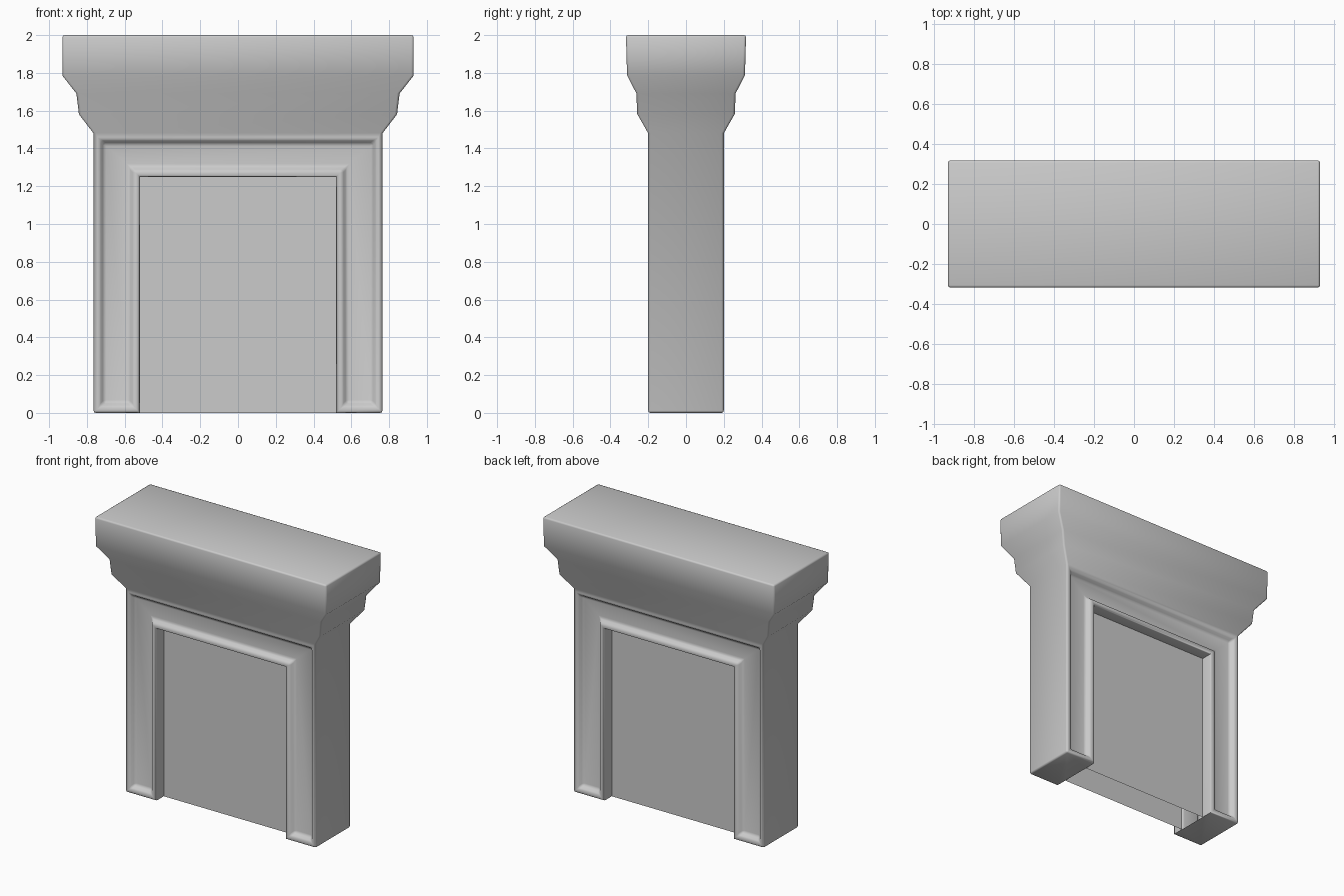
import bpy, bmesh

if "Cube" in bpy.data.objects:
    bpy.data.objects.remove(bpy.data.objects["Cube"])

PANEL_Y, FRAME_Y = 0.11, 0.2
DOOR = (0.52, 1.25)      # half width, height of the opening
BODY = (0.765, 1.48)     # half width, height of the frame

bm = bmesh.new()


def face(points):
    return bm.faces.new([bm.verts.new(p) for p in points])


def arch(size, y):
    """Upside-down U of four points."""
    w, h = size
    return [(-w, y, 0), (-w, y, h), (w, y, h), (w, y, 0)]


def rectangle(hx, hy, z):
    return [(-hx, -hy, z), (hx, -hy, z), (hx, hy, z), (-hx, hy, z)]


# Front and back: recessed panel, its reveal, and the frame face around it
frame_faces = {-1: [], 1: []}
for side in (-1, 1):
    inner, edge = arch(DOOR, side * PANEL_Y), arch(DOOR, side * FRAME_Y)
    outer = arch(BODY, side * FRAME_Y)
    face(inner)
    for i in range(3):
        face((inner[i], inner[i + 1], edge[i + 1], edge[i]))
        frame_faces[side].append(face((edge[i], edge[i + 1], outer[i + 1], outer[i])))

# Undersides of the two posts
for s in (-1, 1):
    d, b = s * DOOR[0], s * BODY[0]
    face([(d, -PANEL_Y, 0), (d, -FRAME_Y, 0), (b, -FRAME_Y, 0),
          (b, FRAME_Y, 0), (d, FRAME_Y, 0), (d, PANEL_Y, 0)])

# Outer side walls, stepped cornice and cap slab (half x, half y, z)
levels = [rectangle(*r) for r in (
    (BODY[0], FRAME_Y, 0),
    (BODY[0], FRAME_Y, BODY[1]),
    (0.842, 0.258, 1.58),
    (0.855, 0.262, 1.69),
    (0.93, 0.312, 1.785),
    (0.93, 0.318, 2.0),
)]
for n, (low, high) in enumerate(zip(levels, levels[1:])):
    for i in range(4):
        if n == 0 and i in (0, 2):   # front and back are already built
            continue
        j = (i + 1) % 4
        face((low[i], low[j], high[j], high[i]))
face(levels[-1])

bmesh.ops.remove_doubles(bm, verts=bm.verts, dist=0.0005)
bmesh.ops.recalc_face_normals(bm, faces=bm.faces)

# Sunken field in the frame, leaving a rim outside and a trim at the opening
for faces in frame_faces.values():
    bmesh.ops.inset_region(bm, faces=faces, thickness=0.032, depth=0,
                           use_even_offset=True, use_boundary=True)
    bmesh.ops.inset_region(bm, faces=faces, thickness=0.024, depth=-0.035,
                           use_even_offset=True, use_boundary=True)

# Round every sharp edge except those that meet the panel
bm.normal_update()
sharp = [e for e in bm.edges
         if len(e.link_faces) == 2 and e.calc_face_angle() > 0.7
         and all(abs(abs(v.co.y) - PANEL_Y) > 0.001 for v in e.verts)]
bmesh.ops.bevel(bm, geom=sharp, offset=0.012, segments=2, profile=0.5,
                affect='EDGES', clamp_overlap=True)
bmesh.ops.recalc_face_normals(bm, faces=bm.faces)

mesh = bpy.data.meshes.new("doorway_with_cornice")
bm.to_mesh(mesh)
bm.free()
obj = bpy.data.objects.new("doorway_with_cornice", mesh)
bpy.context.collection.objects.link(obj)
obj.select_set(True)
bpy.context.view_layer.objects.active = obj
bpy.ops.object.shade_smooth_by_angle(angle=0.9)
